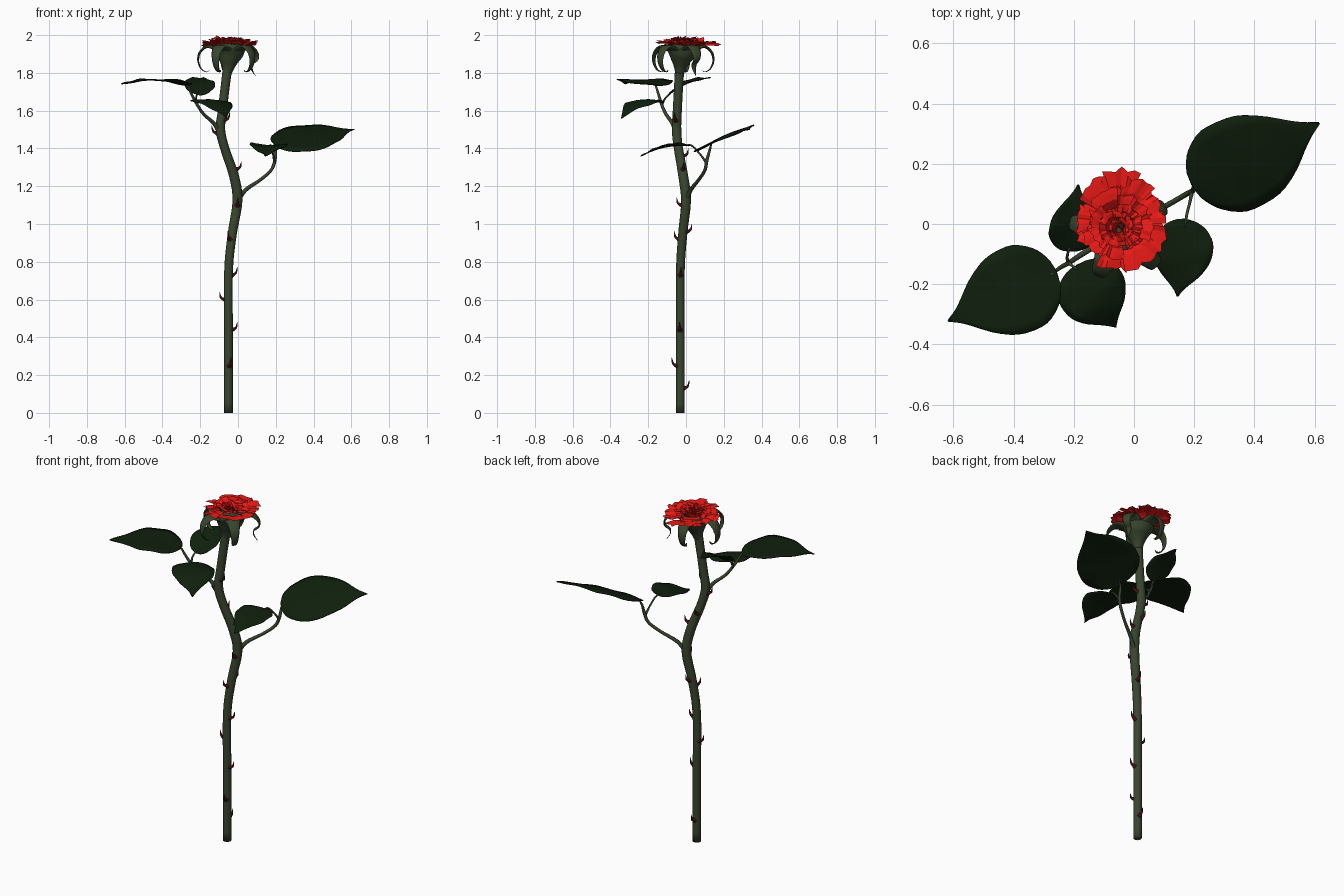
import bpy, bmesh, math, random
from mathutils import Vector as V

if "Cube" in bpy.data.objects:
    bpy.data.objects.remove(bpy.data.objects["Cube"])

random.seed(4)

def material(name, rgb):
    m = bpy.data.materials.new(name)
    m.diffuse_color = (*rgb, 1)
    m.use_nodes = True
    m.node_tree.nodes["Principled BSDF"].inputs["Base Color"].default_value = m.diffuse_color
    return m

STEM = material("stem_green", (0.04, 0.06, 0.027))
LEAF = material("leaf_green", (0.005, 0.014, 0.004))
RED = material("petal_red", (0.8, 0.01, 0.008))
THORN = material("thorn_red", (0.06, 0.005, 0.008))

def finish(bm, name, mat, smooth=True):
    bmesh.ops.remove_doubles(bm, verts=bm.verts, dist=0.0004)
    bmesh.ops.recalc_face_normals(bm, faces=bm.faces)
    for f in bm.faces:
        f.smooth = smooth
    me = bpy.data.meshes.new(name)
    bm.to_mesh(me)
    bm.free()
    me.materials.append(mat)
    ob = bpy.data.objects.new(name, me)
    bpy.context.collection.objects.link(ob)
    return ob

def grid(bm, rows, closed=False):
    vs = [[bm.verts.new(p) for p in r] for r in rows]
    n = len(rows[0])
    for a, b in zip(vs, vs[1:]):
        for i in range(n if closed else n - 1):
            j = (i + 1) % n
            bm.faces.new((a[i], a[j], b[j], b[i]))
    return vs

def spline(pts, steps):
    # smooth curve through tuples of any length
    p = [pts[0]] + list(pts) + [pts[-1]]
    out = []
    for k in range(1, len(p) - 2):
        for s in range(steps):
            t = s / steps
            out.append([0.5 * (2*b + (c-a)*t + (2*a-5*b+4*c-d)*t*t + (3*b-a-3*c+d)*t**3)
                        for a, b, c, d in zip(*p[k-1:k+3])])
    return out + [list(pts[-1])]

def tube(bm, pts, ref, flat=1.0, sides=12, steps=5):
    # pts are x, y, z, radius; ref gives the wide direction of the section
    c = spline(pts, steps)
    rows = []
    for i, p in enumerate(c):
        t = V(c[min(i+1, len(c)-1)][:3]) - V(c[max(i-1, 0)][:3])
        n = t.cross(V(ref)).normalized()
        s = n.cross(t).normalized()
        rows.append([V(p[:3]) + p[3] * (math.cos(a) * s + flat * math.sin(a) * n)
                     for a in (2*math.pi*k/sides for k in range(sides))])
    vs = grid(bm, rows, True)
    bm.faces.new(vs[0])
    bm.faces.new(vs[-1])

# Main stem
stem_path = [(-.05, -.03, 0, .023), (-.05, -.03, .4, .023), (-.05, -.03, .75, .023),
             (-.03, -.017, .95, .024), (-.003, 0, 1.12, .026), (-.02, -.014, 1.25, .026),
             (-.07, -.04, 1.4, .024), (-.093, -.05, 1.5, .025), (-.083, -.046, 1.6, .024),
             (-.065, -.038, 1.75, .024), (-.05, -.03, 1.87, .026)]
bm = bmesh.new()
tube(bm, stem_path, (0, 1, 0), sides=16)
finish(bm, "stem", STEM)

# Flower base
bm = bmesh.new()
tube(bm, [(-.056, -.033, 1.8, .024), (-.052, -.03, 1.835, .036), (-.048, -.026, 1.87, .056),
          (-.045, -.021, 1.9, .075), (-.045, -.018, 1.928, .084), (-.045, -.015, 1.948, .07)],
     (0, 1, 0), sides=20)
finish(bm, "flower_base", STEM)

# Curled sepals
sepal = [(.05, 1.905, .045), (.085, 1.932, .048), (.125, 1.938, .037), (.16, 1.905, .027),
         (.167, 1.86, .02), (.15, 1.82, .014), (.122, 1.805, .009), (.108, 1.815, .002)]
loose = sepal[:4] + [(.163, 1.87, .02), (.135, 1.845, .016), (.135, 1.815, .01), (.155, 1.785, .002)]
bm = bmesh.new()
for deg, prof in ((100, sepal), (28, loose), (-44, sepal), (-116, sepal), (172, sepal)):
    c, s = math.cos(math.radians(deg)), math.sin(math.radians(deg))
    tube(bm, [(-.045 + r*c, -.02 + r*s, z, w) for r, z, w in prof], (-s, c, 0), flat=.2, sides=8, steps=4)
finish(bm, "sepals", STEM)

# Ragged petals in rings
bm = bmesh.new()
rings = [(9, .165, 1.952, .008), (9, .15, 1.962, .006), (8, .118, 1.972, 0), (7, .088, 1.98, -.008),
         (6, .06, 1.984, -.014), (5, .038, 1.983, -.018), (3, .02, 1.98, -.02)]
for k, (n, R, rim, cy) in enumerate(rings):
    for i in range(n):
        a0 = 2 * math.pi * (i + .37 * k) / n + random.uniform(-.15, .15)
        half = math.pi / n * random.uniform(.85, 1.25)
        size = R * random.uniform(.74, 1.12)
        tilt = random.uniform(-.013, .013)
        cols = [(s / 3, size * random.uniform(.92, 1.06), random.uniform(-.006, .006)) for s in range(-3, 4)]
        rows = []
        for u in (0, .2, .45, .75, 1):
            rise = math.sin(min(1, u * 1.7) * math.pi / 2)
            rows.append([(-.05 + r * (.4 + .6*u) * math.cos(a0 + s*half),
                          cy + r * (.4 + .6*u) * math.sin(a0 + s*half),
                          1.935 + (rim - 1.935) * rise + (tilt*s + dz) * u) for s, r, dz in cols])
        grid(bm, rows)
finish(bm, "petals", RED, smooth=False)

# Leaf stalks
def stalks(name, paths):
    bm = bmesh.new()
    for p in paths:
        tube(bm, p, (.5, -.85, .1), sides=8)
    finish(bm, name, STEM)

stalks("right_leaf_stalk", [
    [(-.003, 0, 1.12, .015), (.04, .025, 1.18, .011), (.12, .068, 1.235, .009), (.175, .1, 1.285, .009),
     (.195, .11, 1.335, .009), (.2, .125, 1.39, .007), (.215, .135, 1.425, .004)],
    [(.193, .108, 1.325, .007), (.185, .07, 1.375, .005), (.175, .03, 1.415, .005), (.17, -.01, 1.417, .003)]])
stalks("left_leaf_stalk", [
    [(-.09, -.05, 1.47, .015), (-.125, -.07, 1.53, .011), (-.18, -.105, 1.58, .009), (-.215, -.128, 1.63, .008),
     (-.245, -.145, 1.685, .007), (-.265, -.16, 1.73, .005), (-.28, -.17, 1.74, .003)],
    [(-.218, -.128, 1.63, .007), (-.222, -.11, 1.665, .005), (-.215, -.08, 1.695, .004)],
    [(-.218, -.128, 1.63, .007), (-.21, -.135, 1.65, .005), (-.19, -.15, 1.655, .004)]])

# Broad pointed leaves
OUTLINE = [(0, .04), (.01, .3), (.05, .54), (.1, .72), (.2, .92), (.3, 1), (.45, .98), (.57, .87),
           (.71, .63), (.82, .36), (.9, .18), (.96, .08), (1, .01)]
def leaf(name, base, tip, width, normal, arch, fold):
    base, tip, n = V(base), V(tip), V(normal).normalized()
    d = tip - base
    side = n.cross(d).normalized()
    n = d.cross(side).normalized()
    rows = []
    for t, w in spline(OUTLINE, 2):
        rows.append([base + d*t + side * width * w * s + n * (
            arch * math.sin(math.pi * t) + fold * abs(s*w) ** 1.5
            + .003 * math.sin(t * 17 + s * 2) * abs(s)) for s in (k / 4 for k in range(-4, 5))])
    bm = bmesh.new()
    grid(bm, rows)
    ob = finish(bm, name, LEAF)
    mod = ob.modifiers.new("thickness", "SOLIDIFY")
    mod.thickness = .004
    mod.offset = 0

leaf("right_large_leaf", (.195, .125, 1.42), (.615, .335, 1.5), .168, (.05, -.4, 1), .018, -.012)
leaf("right_small_leaf", (.172, .015, 1.415), (.145, -.24, 1.36), .1, (0, -.2, 1), .018, .012)
leaf("left_large_leaf", (-.258, -.16, 1.735), (-.617, -.322, 1.742), .146, (0, 0, 1), .024, .004)
leaf("left_back_leaf", (-.215, -.09, 1.685), (-.185, .13, 1.775), .08, (.1, -.35, 1), .018, .01)
leaf("left_front_leaf", (-.195, -.14, 1.652), (-.06, -.342, 1.56), .115, (.25, -.3, 1), .045, -.012)

# Hooked thorns: height and direction in degrees
bm = bmesh.new()
curve = spline(stem_path, 12)
for z, deg in ((.13, 85), (.25, -75), (.44, -5), (.6, 175), (.73, 5), (.92, -115), (.96, 80), (1.1, -85),
               (1.29, 10), (1.36, 100), (1.48, 180), (1.55, -15)):
    x, y, _, r = min(curve, key=lambda p: abs(p[2] - z))
    c, s = math.cos(math.radians(deg)), math.sin(math.radians(deg))
    tube(bm, [(x + c*(r+o), y + s*(r+o), z + h, w) for o, h, w in
              ((-.006, 0, .016), (.006, .004, .009), (.018, .014, .006), (.024, .042, .0008))],
         (-s, c, 0), flat=1, sides=6, steps=3)
finish(bm, "thorns", THORN)
